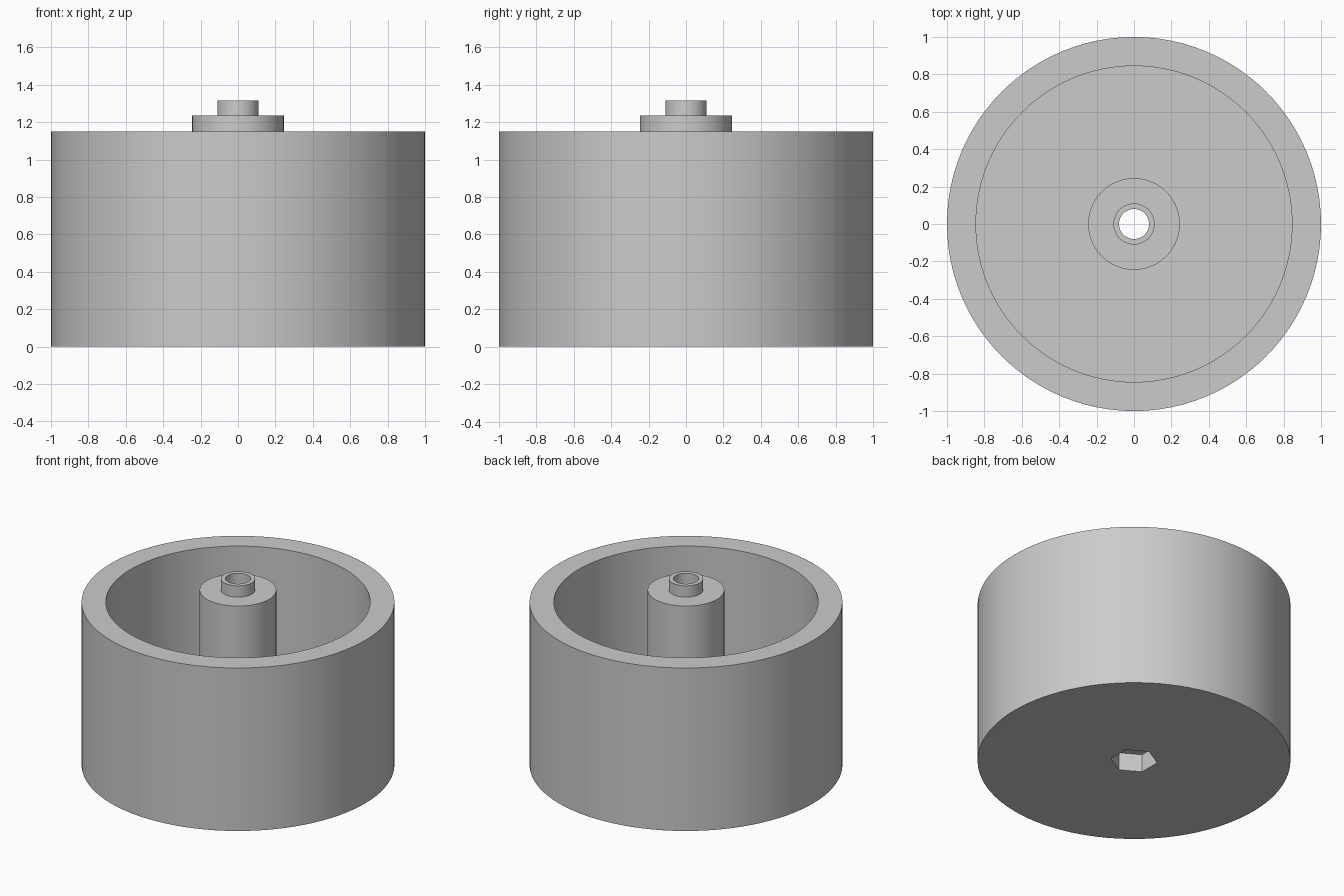
import bpy
import bmesh
import math
from mathutils import Matrix

if "Cube" in bpy.data.objects:
    bpy.data.objects.remove(bpy.data.objects["Cube"])

SEGMENTS = 96
RIM_R, WALL_R, HUB_R, COLLAR_R, BORE_R = 1.0, 0.845, 0.245, 0.11, 0.08
RIM_Z, FLOOR_Z, HUB_Z, COLLAR_Z = 1.15, 0.155, 1.235, 1.315
NUT_R, NUT_DEPTH = 0.15, 0.126

grey = bpy.data.materials.new("plain_grey")
grey.use_nodes = True
colour = (0.6, 0.6, 0.6, 1)
grey.diffuse_color = colour
grey.node_tree.nodes["Principled BSDF"].inputs["Base Color"].default_value = colour


def add_object(name, bm):
    bmesh.ops.recalc_face_normals(bm, faces=bm.faces)
    mesh = bpy.data.meshes.new(name)
    bm.to_mesh(mesh)
    bm.free()
    mesh.materials.append(grey)
    obj = bpy.data.objects.new(name, mesh)
    bpy.context.collection.objects.link(obj)
    return obj


def lathe(name, profile):
    """Revolve a closed (radius, height) outline around z."""
    bm = bmesh.new()
    verts = [bm.verts.new((r, 0, z)) for r, z in profile]
    edges = [bm.edges.new((v, verts[i - 1])) for i, v in enumerate(verts)]
    bmesh.ops.spin(bm, geom=verts + edges, cent=(0, 0, 0), axis=(0, 0, 1),
                   angle=math.tau, steps=SEGMENTS, use_merge=True)
    bmesh.ops.remove_doubles(bm, verts=bm.verts, dist=0.0001)
    return add_object(name, bm)


# Open drum with its hub, stepped collar and through bore
drum = lathe("drum_with_hub", [
    (BORE_R, 0), (RIM_R, 0), (RIM_R, RIM_Z), (WALL_R, RIM_Z),
    (WALL_R, FLOOR_Z), (HUB_R, FLOOR_Z), (HUB_R, HUB_Z),
    (COLLAR_R, HUB_Z), (COLLAR_R, COLLAR_Z), (BORE_R, COLLAR_Z)])

# Hexagonal nut pocket in the underside, corners pointing front and back
bm = bmesh.new()
bmesh.ops.create_cone(bm, cap_ends=True, segments=6, radius1=NUT_R,
                      radius2=NUT_R, depth=2 * NUT_DEPTH)
corner = max(bm.verts, key=lambda v: v.co.y).co
turn = math.pi / 2 - math.atan2(corner.y, corner.x)
bmesh.ops.rotate(bm, verts=bm.verts, matrix=Matrix.Rotation(turn, 3, "Z"))
cutter = add_object("nut_pocket_cutter", bm)
cutter.hide_render = True

cut = drum.modifiers.new("nut_pocket", "BOOLEAN")
cut.operation = "DIFFERENCE"
cut.solver = "EXACT"
cut.object = cutter
bpy.context.view_layer.objects.active = drum
drum.select_set(True)
bpy.ops.object.modifier_apply(modifier=cut.name)
bpy.data.objects.remove(cutter)

# Smooth round walls with crisp steps
bpy.ops.object.shade_smooth_by_angle(angle=math.radians(30))
